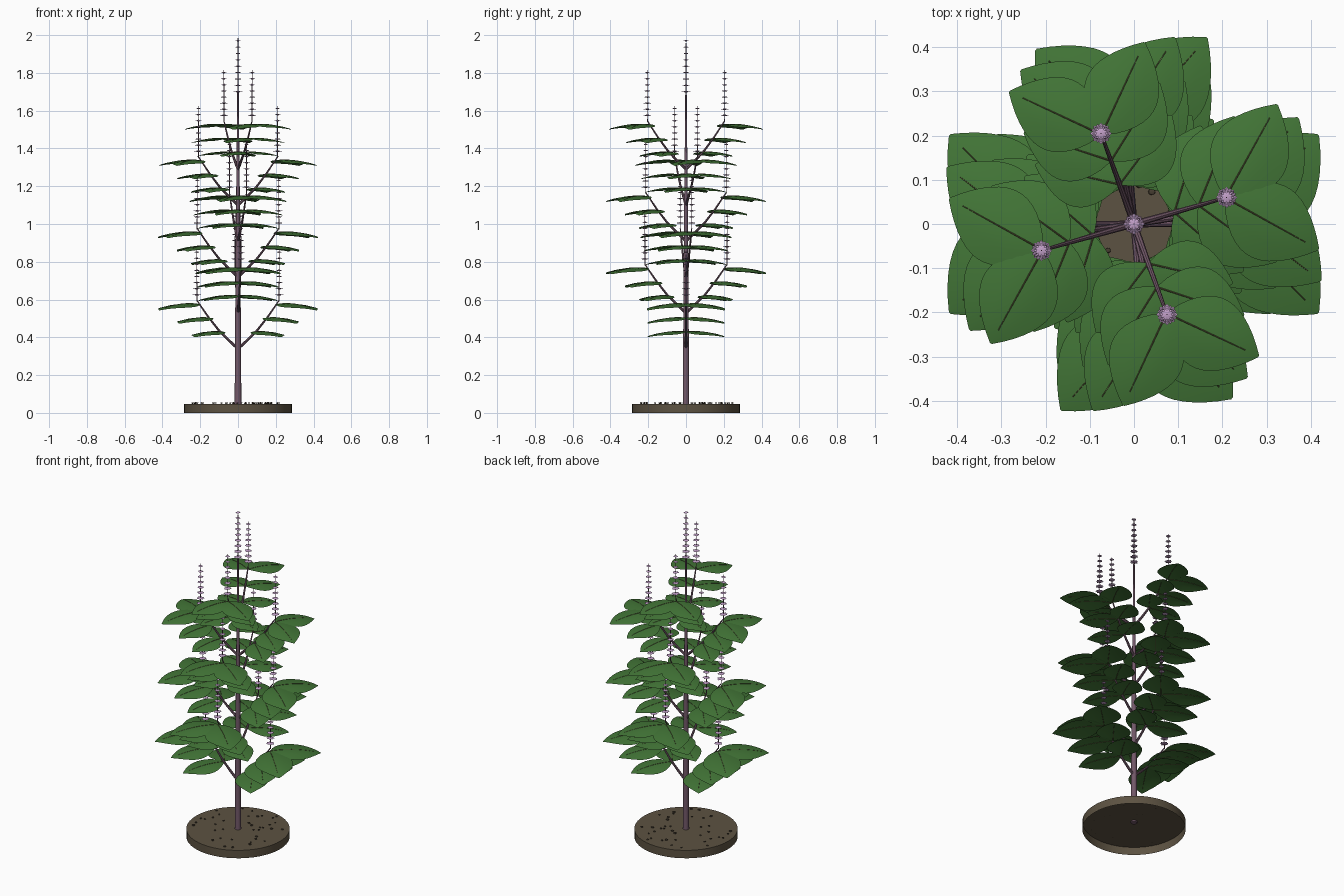
import bpy, bmesh, math, random
from mathutils import Vector, Matrix

if "Cube" in bpy.data.objects:
    bpy.data.objects.remove(bpy.data.objects["Cube"])

random.seed(4)


def material(name, rgb):
    m = bpy.data.materials.new(name)
    m.diffuse_color = (*rgb, 1)
    m.use_nodes = True
    m.node_tree.nodes["Principled BSDF"].inputs["Base Color"].default_value = m.diffuse_color
    return m


GREEN = material("leaf green", (0.055, 0.18, 0.038))
VEIN = material("vein olive brown", (0.095, 0.09, 0.038))
STEM = material("stem mauve brown", (0.17, 0.098, 0.14))
FLOWER = material("flower lavender", (0.54, 0.35, 0.58))
SOIL = material("soil brown", (0.108, 0.085, 0.054))
PEBBLE = material("pebble dark brown", (0.06, 0.046, 0.03))


def finish(bm, name, mat, smooth=True):
    mesh = bpy.data.meshes.new(name)
    bm.to_mesh(mesh)
    bm.free()
    mesh.materials.append(mat)
    obj = bpy.data.objects.new(name, mesh)
    bpy.context.collection.objects.link(obj)
    if smooth:
        bpy.ops.object.select_all(action='DESELECT')
        obj.select_set(True)
        bpy.context.view_layer.objects.active = obj
        bpy.ops.object.shade_smooth_by_angle(angle=math.radians(40))
    return obj


def tube(bm, points, radii, sides=8):
    """Tapered tube following a list of points."""
    rings = []
    for i, p in enumerate(points):
        d = points[min(i + 1, len(points) - 1)] - points[max(i - 1, 0)]
        q = d.to_track_quat('Z', 'Y')
        rings.append([bm.verts.new(p + q @ Vector((radii[i] * math.cos(a), radii[i] * math.sin(a), 0)))
                      for a in (2 * math.pi * k / sides for k in range(sides))])
    for a, b in zip(rings, rings[1:]):
        for k in range(sides):
            n = (k + 1) % sides
            bm.faces.new((a[k], a[n], b[n], b[k]))
    bm.faces.new(rings[0][::-1])
    bm.faces.new(rings[-1])


# Outline of a leaf: position along its length, relative half width
ROWS = 14
OUTLINE = [(i / ROWS, max(0.015, math.sin(math.pi * min(1, (i / ROWS) ** 0.9))) ** 0.85)
           for i in range(ROWS + 1)]


def leaf_height(t, s, length):
    """Arch along the leaf plus gentle droop to both sides."""
    return length * (0.09 * t - 0.21 * t * t - 0.055 * s * s)


def add_leaf(blades, veins, base, heading, length):
    place = Matrix.Translation(base) @ Matrix.Rotation(heading, 4, 'Z')
    rows = []
    for t, w in OUTLINE:
        rows.append([blades.verts.new(place @ Vector((t * length, s * w * 0.37 * length,
                                                      leaf_height(t, s * w, length))))
                     for s in (-1, -0.5, 0, 0.5, 1)])
    for a, b in zip(rows, rows[1:]):
        for k in range(4):
            blades.faces.new((a[k], b[k], b[k + 1], a[k + 1]))
    line = [place @ Vector((t * length, 0, leaf_height(t, 0, length))) for t, _ in OUTLINE[:-1:2]]
    tube(veins, line, [0.0019 - 0.00015 * i for i in range(len(line))], 6)


def add_spike(axes, florets, base, height, whorls, first=0.0):
    """Thin axis carrying scalloped, slightly domed whorls of flowers."""
    tube(axes, [base, base + Vector((0, 0, height))], [0.0028, 0.0014], 6)
    for i in range(whorls):
        f = i / (whorls - 1)
        centre = base + Vector((0, 0, first + (height - 0.014 - first) * f))
        size = 1 - 0.4 * f
        rim = []
        for k in range(32):
            a = 2 * math.pi * (k + 2 * (i % 2)) / 32
            r = size * (0.0205 + 0.0035 * math.cos(8 * 2 * math.pi * k / 32))
            rim.append(florets.verts.new(centre + Vector((r * math.cos(a), r * math.sin(a), 0))))
        top = florets.verts.new(centre + Vector((0, 0, 0.005)))
        low = florets.verts.new(centre - Vector((0, 0, 0.004)))
        for k in range(32):
            n = (k + 1) % 32
            florets.faces.new((rim[k], rim[n], top))
            florets.faces.new((rim[n], rim[k], low))


# Soil disc, open underneath
bm = bmesh.new()
bmesh.ops.create_cone(bm, cap_ends=True, segments=48, radius1=0.285, radius2=0.285, depth=0.048,
                      matrix=Matrix.Translation((0, 0, 0.024)))
bmesh.ops.delete(bm, geom=[f for f in bm.faces if f.normal.z < -0.9], context='FACES_ONLY')
finish(bm, "soil_disc", SOIL)

# Pebbles scattered on the soil
bm = bmesh.new()
for _ in range(38):
    r, a = 0.26 * math.sqrt(random.uniform(0.06, 1)), random.uniform(0, 2 * math.pi)
    s = random.uniform(0.006, 0.01)
    bmesh.ops.create_icosphere(bm, subdivisions=1, radius=1, matrix=Matrix.Translation(
        (r * math.cos(a), r * math.sin(a), 0.052)) @ Matrix.Diagonal((s, s * 0.9, s * 0.6, 1)))
finish(bm, "pebbles", PEBBLE)

# Main stem
bm = bmesh.new()
tube(bm, [Vector((0, 0, z)) for z in (0.04, 0.34, 0.72, 1.1, 1.3, 1.7)],
     [0.018, 0.016, 0.0135, 0.0105, 0.008, 0.004], 10)
finish(bm, "main_stem", STEM)

# Opposite branches, each pair turned a little past a right angle
branches, blades, veins = bmesh.new(), bmesh.new(), bmesh.new()
axes, florets = bmesh.new(), bmesh.new()
PATH = [(0, 0), (0.05, 0.045), (0.1, 0.095), (0.155, 0.165), (0.2, 0.23), (0.217, 0.255)]
PAIRS = [(0.095, 0.09, 57, 0.85), (0.152, 0.163, 52, 0.9), (0.215, 0.237, 45, 1.0)]
for level in range(6):
    z0 = 0.34 + 0.19 * level
    for side in range(2):
        turn = math.radians(94 * level + 180 * side)
        out = Vector((math.cos(turn), math.sin(turn), 0))
        tube(branches, [out * r + Vector((0, 0, z0 + h)) for r, h in PATH],
             [0.008, 0.007, 0.006, 0.005, 0.004, 0.003])
        length = 0.285 - 0.011 * level
        for r, h, spread, scale in PAIRS:
            for sign in (-1, 1):
                add_leaf(blades, veins, out * r + Vector((0, 0, z0 + h)),
                         turn + sign * math.radians(spread), length * scale)
        add_spike(axes, florets, out * 0.218 + Vector((0, 0, z0 + 0.25)), 0.275, 8, 0.035)
add_spike(axes, florets, Vector((0, 0, 1.69)), 0.294, 9, 0.01)

finish(branches, "branches", STEM)
finish(blades, "leaves", GREEN)
finish(veins, "leaf_midribs", VEIN)
finish(axes, "flower_spike_axes", STEM)
finish(florets, "flower_whorls", FLOWER)
